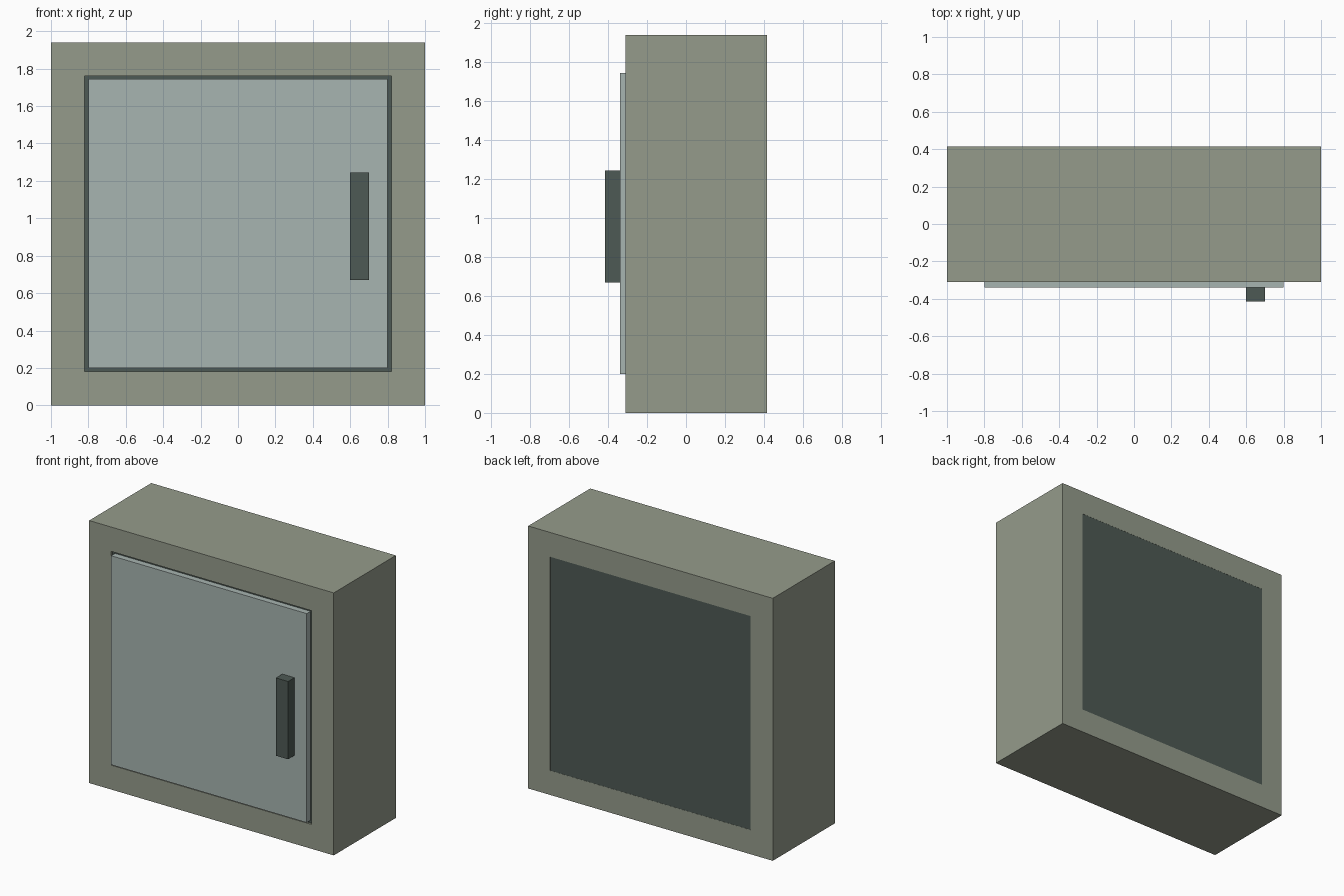
import bpy, bmesh

if "Cube" in bpy.data.objects:
    bpy.data.objects.remove(bpy.data.objects["Cube"])


def material(name, rgb):
    m = bpy.data.materials.new(name)
    m.diffuse_color = (*rgb, 1)
    m.use_nodes = True
    m.node_tree.nodes["Principled BSDF"].inputs["Base Color"].default_value = m.diffuse_color
    return m


def finish(name, bm, mat):
    bmesh.ops.recalc_face_normals(bm, faces=bm.faces)
    mesh = bpy.data.meshes.new(name)
    bm.to_mesh(mesh)
    bm.free()
    mesh.materials.append(mat)
    ob = bpy.data.objects.new(name, mesh)
    bpy.context.collection.objects.link(ob)
    return ob


def box(name, x, y, z, mat):
    bm = bmesh.new()
    bmesh.ops.create_cube(bm, size=1)
    for v in bm.verts:
        v.co = [sum(r) / 2 + c * (r[1] - r[0]) for c, r in zip(v.co, (x, y, z))]
    return finish(name, bm, mat)


def frame(name, outer, inner, y, mat):
    # rectangular ring in xz, closed around an open centre, extruded along y
    bm = bmesh.new()
    loops = []
    for x0, x1, z0, z1 in (outer, inner):
        for depth in y:
            loops.append([bm.verts.new((x, depth, z)) for x, z in
                          ((x0, z0), (x1, z0), (x1, z1), (x0, z1))])
    of, ob, nf, nb = loops
    for a, b in ((of, ob), (ob, nb), (nb, nf), (nf, of)):
        for i in range(4):
            j = (i + 1) % 4
            bm.faces.new((a[i], a[j], b[j], b[i]))
    return finish(name, bm, mat)


olive = material("olive_paint", (0.30, 0.33, 0.26))
pale = material("pale_door_paint", (0.39, 0.46, 0.44))
dark = material("dark_metal", (0.076, 0.102, 0.089))

# Outer casing with a through opening
frame("cabinet_casing", (-1, 1, 0, 1.94), (-0.82, 0.82, 0.18, 1.76),
      (-0.31, 0.415), olive)

# Dark inner body, filling the back and showing around the door
box("inner_body", (-0.935, 0.935), (-0.295, 0.414), (0.001, 1.875), dark)

# Door standing slightly proud of the casing, and its pull
box("door", (-0.80, 0.80), (-0.34, -0.28), (0.20, 1.745), pale)
box("door_handle", (0.60, 0.70), (-0.415, -0.335), (0.67, 1.245), dark)
